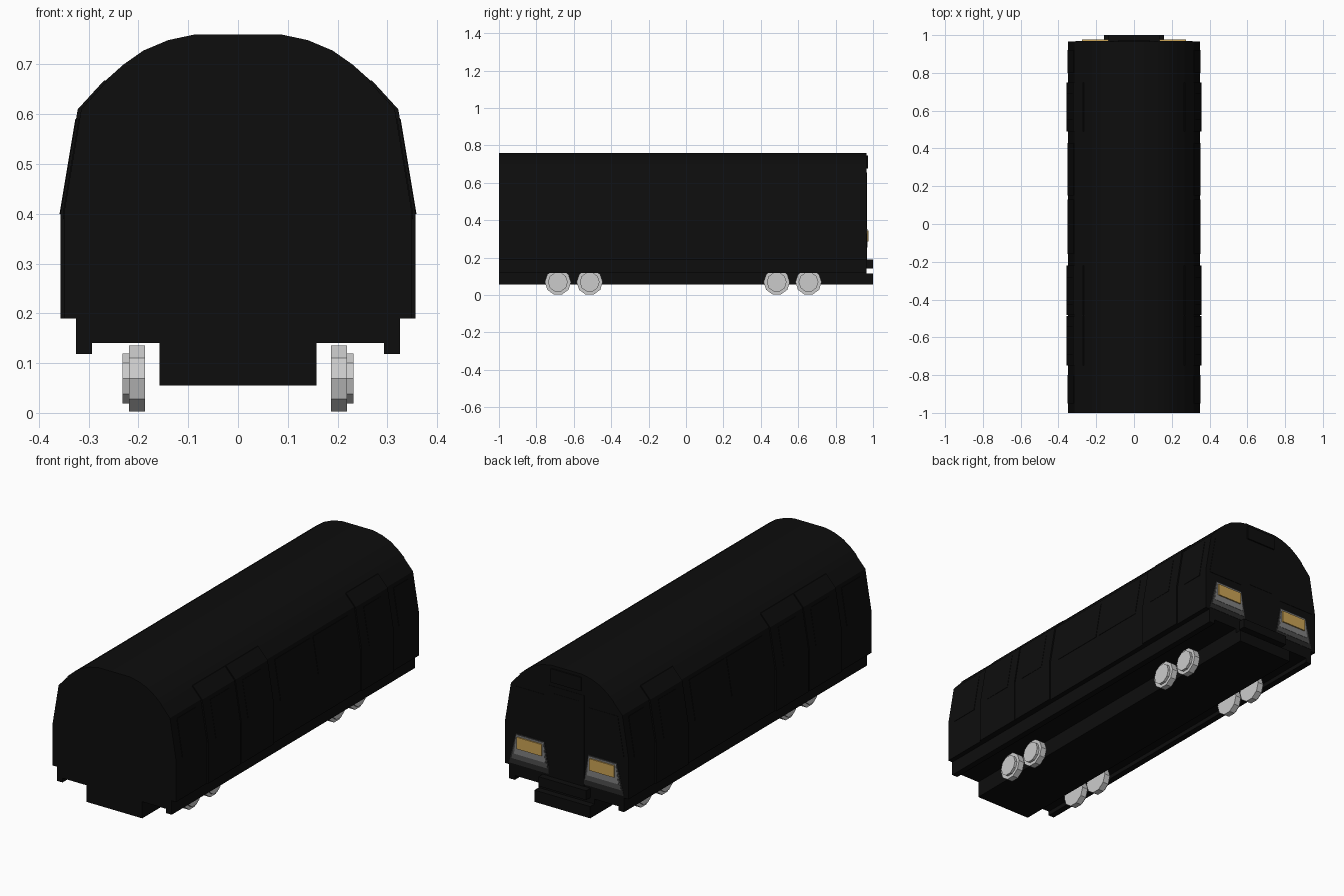
import bpy, bmesh, math
from mathutils import Matrix

if "Cube" in bpy.data.objects:
    bpy.data.objects.remove(bpy.data.objects["Cube"])


def material(name, rgb):
    m = bpy.data.materials.new(name)
    m.diffuse_color = (*rgb, 1)
    m.use_nodes = True
    m.node_tree.nodes["Principled BSDF"].inputs["Base Color"].default_value = m.diffuse_color
    return m


BLACK = material("black_paint", (0.004, 0.004, 0.004))
GOLD = material("lamp_gold", (0.6, 0.37, 0.09))
GREYS = [material(f"lamp_grey_{i}", (g, g, g)) for i, g in enumerate((0.02, 0.08, 0.22))]


def finish(name, bm, mat=None, smooth=False):
    bmesh.ops.recalc_face_normals(bm, faces=bm.faces)
    if smooth:
        for f in bm.faces:
            f.smooth = True
        for e in bm.edges:
            e.smooth = e.calc_face_angle(0) < math.radians(30)
    me = bpy.data.meshes.new(name)
    bm.to_mesh(me)
    bm.free()
    ob = bpy.data.objects.new(name, me)
    bpy.context.collection.objects.link(ob)
    if mat:
        me.materials.append(mat)
    return ob


def prism(name, profile, y0, y1, mat=BLACK, smooth=False):
    """Extrude an x-z outline along y."""
    bm = bmesh.new()
    face = bm.faces.new([bm.verts.new((x, y0, z)) for x, z in profile])
    new = bmesh.ops.extrude_face_region(bm, geom=[face])["geom"]
    bmesh.ops.translate(bm, vec=(0, y1 - y0, 0),
                        verts=[g for g in new if isinstance(g, bmesh.types.BMVert)])
    return finish(name, bm, mat, smooth)


def rect(x0, x1, z0, z1):
    return [(x0, z0), (x1, z0), (x1, z1), (x0, z1)]


def mirrored(half):
    return half + [(-x, z) for x, z in reversed(half)]


def wall_x(z):
    """Half width of the tapering side wall at height z."""
    for (za, xa), (zb, xb) in (((0.19, 0.35), (0.4, 0.35)), ((0.4, 0.35), (0.61, 0.315)),
                               ((0.61, 0.315), (0.668, 0.262))):
        if z <= zb:
            return xa + (xb - xa) * (z - za) / (zb - za)
    return 0.262


def side_panel(name, y0, y1, z0, z1, off):
    """Thin panel that follows the wall on both sides."""
    zs = [z0] + [z for z in (0.4, 0.61) if z0 < z < z1] + [z1]
    outline = [(wall_x(z) + off, z) for z in zs] + [(wall_x(z) - 0.01, z) for z in reversed(zs)]
    for label, s in (("right", 1), ("left", -1)):
        prism(f"{name}_{label}", [(s * x, z) for x, z in outline], y0, y1)


# Main body and curved roof
prism("car_body", mirrored([(0.35, 0.19), (0.35, 0.4), (0.315, 0.61), (0.262, 0.668)]), -1, 0.965)
prism("end_wall", mirrored([(0.35, 0.19), (0.35, 0.4), (0.315, 0.61), (0.262, 0.668)]), -1, -0.99)
prism("roof", mirrored([(0.268, 0.666), (0.23, 0.7), (0.19, 0.728), (0.14, 0.749), (0.088, 0.76)]),
      -1, 0.965, smooth=True)

# Doors standing proud of the walls, and their windows
side_panel("double_door", -0.75, -0.488, 0.19, 0.668, 0.007)
side_panel("double_door_leaf", -0.482, -0.22, 0.19, 0.668, 0.007)
side_panel("cab_door", 0.49, 0.75, 0.19, 0.668, 0.007)
for y0, y1 in ((-0.69, -0.54), (-0.43, -0.28), (0.55, 0.69)):
    side_panel("door_window", y0, y1, 0.4, 0.59, 0.0085)
for y0, y1 in ((-0.95, -0.8), (-0.16, 0.13), (0.15, 0.43), (0.8, 0.92)):
    side_panel("side_window", y0, y1, 0.39, 0.59, 0.002)

# Underframe, side skirts and end steps
prism("floor_frame", rect(-0.325, 0.325, 0.14, 0.192), -1, 0.965)
for label, s in (("right", 1), ("left", -1)):
    prism(f"skirt_{label}", rect(s * 0.293, s * 0.325, 0.118, 0.15), -1, 0.965)
prism("equipment_box", rect(-0.158, 0.158, 0.055, 0.115), -1, 1)
prism("equipment_box_top", rect(-0.158, 0.158, 0.11, 0.145), -1, 0.965)
prism("end_step", rect(-0.135, 0.135, 0.142, 0.19), 0.96, 1)

# Cab end: door, windscreens and destination board
prism("cab_end_door", rect(-0.1, 0.1, 0.19, 0.655), 0.96, 0.967)
prism("end_door_window", rect(-0.07, 0.07, 0.42, 0.62), 0.96, 0.9685)
prism("destination_board", rect(-0.085, 0.085, 0.675, 0.745), 0.96, 0.972)
for label, s in (("right", 1), ("left", -1)):
    prism(f"windscreen_{label}", [(s * x, z) for x, z in
          ((0.125, 0.4), (0.325, 0.4), (0.29, 0.6), (0.125, 0.6))], 0.96, 0.967)
    # Headlamp: graded surround with a gold lens
    for i, mat in enumerate(GREYS):
        t = i / 3
        lo, hi, bottom = 0.095 + 0.035 * t, 0.325 - 0.045 * t, 0.2 + 0.08 * t
        prism(f"lamp_surround_{label}", [(s * lo, bottom), (s * hi, bottom),
              (s * (0.285 - 0.005 * t), 0.36 - 0.01 * t), (s * (0.125 + 0.005 * t), 0.36 - 0.01 * t)],
              0.96, 0.9665 + 0.0015 * i, mat)
    prism(f"headlamp_{label}", rect(s * 0.135, s * 0.275, 0.285, 0.345), 0.96, 0.976, GOLD)

# Ten-sided wheels with hubs
for y in (-0.685, -0.515, 0.485, 0.655):
    for s in (1, -1):
        for name, r, x0, x1 in (("wheel", 0.07, 0.187, 0.219), ("wheel_hub", 0.053, 0.215, 0.232)):
            ring = [(math.cos(k * math.pi / 5), math.sin(k * math.pi / 5)) for k in range(10)]
            ob = prism(name, [(r * a, r * b) for a, b in ring], x0, x1, None)
            ob.data.transform(Matrix.Translation((0, y, 0.069)) @
                              Matrix.Rotation(-s * math.pi / 2, 4, 'Z'))
